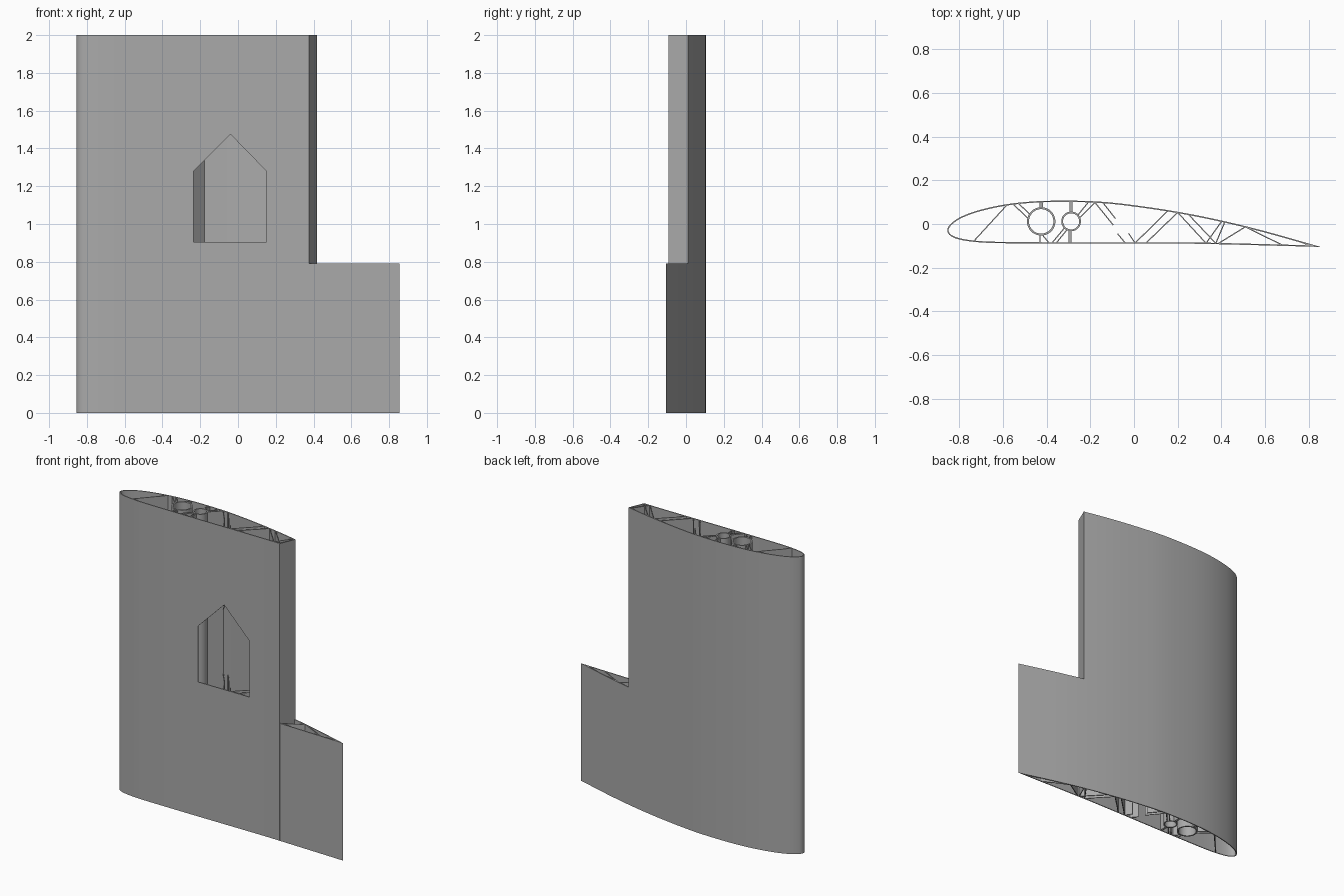
import bpy, bmesh, math
from mathutils import Vector

if "Cube" in bpy.data.objects:
    bpy.data.objects.remove(bpy.data.objects["Cube"])

HEIGHT, STEP, SKIN, RIB = 2.0, 0.79, 0.006, 0.005

grey = bpy.data.materials.new("plain_grey")
grey.use_nodes = True
grey.diffuse_color = (0.4, 0.4, 0.4, 1)
grey.node_tree.nodes["Principled BSDF"].inputs["Base Color"].default_value = (0.4, 0.4, 0.4, 1)


def finish(name, bm):
    bmesh.ops.recalc_face_normals(bm, faces=bm.faces)
    mesh = bpy.data.meshes.new(name)
    bm.to_mesh(mesh)
    bm.free()
    mesh.materials.append(grey)
    obj = bpy.data.objects.new(name, mesh)
    bpy.context.collection.objects.link(obj)
    return obj


def prism(name, points, offset):
    """Solid made by sweeping a closed outline along a vector."""
    bm = bmesh.new()
    face = bm.faces.new([bm.verts.new(p) for p in points])
    swept = bmesh.ops.extrude_face_region(bm, geom=[face])["geom"]
    bmesh.ops.translate(bm, vec=offset, verts=[v for v in swept if isinstance(v, bmesh.types.BMVert)])
    return finish(name, bm)


def ring(name, outer, inner, top):
    """Open-ended tube between two matching outlines."""
    bm = bmesh.new()
    loops = [[bm.verts.new((p[0], p[1], z)) for p in line]
             for line, z in ((outer, 0), (outer, top), (inner, top), (inner, 0))]
    n = len(outer)
    for a, b in zip(loops, loops[1:] + loops[:1]):
        for i in range(n):
            j = (i + 1) % n
            bm.faces.new((a[i], a[j], b[j], b[i]))
    bmesh.ops.remove_doubles(bm, verts=bm.verts, dist=0.0001)
    return finish(name, bm)


def activate(obj):
    bpy.ops.object.select_all(action='DESELECT')
    obj.select_set(True)
    bpy.context.view_layer.objects.active = obj


def cut(obj, cutter):
    activate(obj)
    mod = obj.modifiers.new("cut", 'BOOLEAN')
    mod.operation, mod.solver, mod.object = 'DIFFERENCE', 'EXACT', cutter
    bpy.ops.object.modifier_apply(modifier=mod.name)


def smooth(obj):
    activate(obj)
    bpy.ops.object.shade_smooth_by_angle(angle=math.radians(30))


def spline(points, steps=5):
    """Smooth open curve through the given points."""
    pts = [Vector(p) for p in points]
    pts = [2 * pts[0] - pts[1]] + pts + [2 * pts[-1] - pts[-2]]
    out = []
    for a, b, c, d in zip(pts, pts[1:], pts[2:], pts[3:]):
        for k in range(steps):
            t = k / steps
            out.append(0.5 * (2 * b + (c - a) * t + (2 * a - 5 * b + 4 * c - d) * t * t
                              + (3 * b - a - 3 * c + d) * t ** 3))
    return out + [pts[-2]]


# Wing outline, from trailing edge over the back, round the nose, along the front
outline = spline([
    (0.855, -0.105), (0.6, -0.033), (0.4, 0.016), (0.2, 0.056), (0, 0.086), (-0.15, 0.102),
    (-0.3, 0.107), (-0.45, 0.104), (-0.58, 0.091), (-0.7, 0.066), (-0.79, 0.034), (-0.84, 0.0),
    (-0.855, -0.028), (-0.842, -0.053), (-0.8, -0.071), (-0.72, -0.083), (-0.6, -0.088),
    (-0.3, -0.09), (0.2, -0.09), (0.4, -0.093), (0.855, -0.105)])[:-1]
inner = []
for i, p in enumerate(outline):
    d = (outline[(i + 1) % len(outline)] - outline[i - 1]).normalized()
    q = p + SKIN * Vector((-d.y, d.x))
    inner.append(q if p.x < 0.79 else Vector((0.79, -0.0945)))
skin = ring("wing_skin", outline, inner, HEIGHT)

# Cutters for the stepped trailing edge and the pointed hatch
notch = prism("notch_cutter", [(0.329, -0.2, STEP), (1.2, -0.2, STEP), (1.2, 0.2, STEP),
                               (0.5, 0.2, STEP)], (0, 0, 2))
hatch = [(-0.235, -0.2, 0.905), (0.15, -0.2, 0.905), (0.15, -0.2, 1.28),
         (-0.04, -0.2, 1.475), (-0.235, -0.2, 1.28)]
hatch_shallow = prism("hatch_cutter", hatch, (0, 0.16, 0))
hatch_deep = prism("hatch_rib_cutter", hatch, (0, 0.4, 0))
cut(skin, notch)
cut(skin, hatch_shallow)
smooth(skin)


def rib(name, a, b, top=HEIGHT, open_hatch=False):
    a, b = Vector(a), Vector(b)
    d = (b - a).normalized()
    n = Vector((-d.y, d.x)) * RIB / 2
    obj = prism(name, [(p.x, p.y, 0) for p in (a - n, b - n, b + n, a + n)], (0, 0, top))
    if open_hatch:
        cut(obj, hatch_deep)


# Spar tubes
def spar(name, x, y, radius, wall):
    turns = [math.tau * i / 48 for i in range(48)]
    loops = [[(x + r * math.cos(t), y + r * math.sin(t)) for t in turns] for r in (radius, radius - wall)]
    smooth(ring(name, *loops, HEIGHT))


spar("main_spar_tube", -0.425, 0.012, 0.065, 0.009)
spar("rear_spar_tube", -0.288, 0.012, 0.045, 0.008)

# Struts holding the tubes
rib("nose_rib", (-0.735, -0.08), (-0.58, 0.089))
for i, (a, b) in enumerate([
        ((-0.555, 0.092), (-0.484, 0.025)), ((-0.53, 0.095), (-0.474, 0.042)),
        ((-0.43, 0.102), (-0.43, 0.072)), ((-0.42, 0.102), (-0.42, 0.072)),
        ((-0.43, -0.086), (-0.43, -0.049)), ((-0.42, -0.049), (-0.39, -0.086)),
        ((-0.293, 0.103), (-0.293, 0.053)), ((-0.283, 0.103), (-0.283, 0.053)),
        ((-0.298, -0.086), (-0.298, -0.029)), ((-0.288, -0.086), (-0.288, -0.029)),
        ((-0.375, -0.086), (-0.318, -0.018)), ((-0.355, -0.086), (-0.305, -0.024)),
        ((-0.256, 0.042), (-0.208, 0.101)), ((-0.247, 0.03), (-0.178, 0.1))]):
    rib(f"tube_strut_{i + 1}", a, b)

# Zigzag ribs behind the tubes, opened around the hatch
for i, (a, b) in enumerate([
        ((-0.18, 0.1), (-0.095, -0.005)), ((-0.142, 0.097), (-0.085, 0.025)),
        ((-0.075, -0.045), (-0.04, -0.087)), ((-0.025, -0.042), (0.005, -0.087)),
        ((0.005, -0.087), (0.155, 0.06)), ((0.055, -0.087), (0.2, 0.053)),
        ((0.2, 0.053), (0.33, -0.088)), ((0.25, 0.043), (0.375, -0.089)),
        ((0.33, -0.088), (0.4, 0.01))]):
    rib(f"web_rib_{i + 1}", a, b, HEIGHT, True)

# Wall closing the step, and the short ribs of the lower trailing edge
rib("step_wall", (0.373, -0.092), (0.4165, 0.0105))
rib("tail_rib_front", (0.385, -0.09), (0.51, -0.013), STEP)
rib("tail_rib_rear", (0.51, -0.013), (0.68, -0.097), STEP)

for cutter in (notch, hatch_shallow, hatch_deep):
    bpy.data.objects.remove(cutter)
